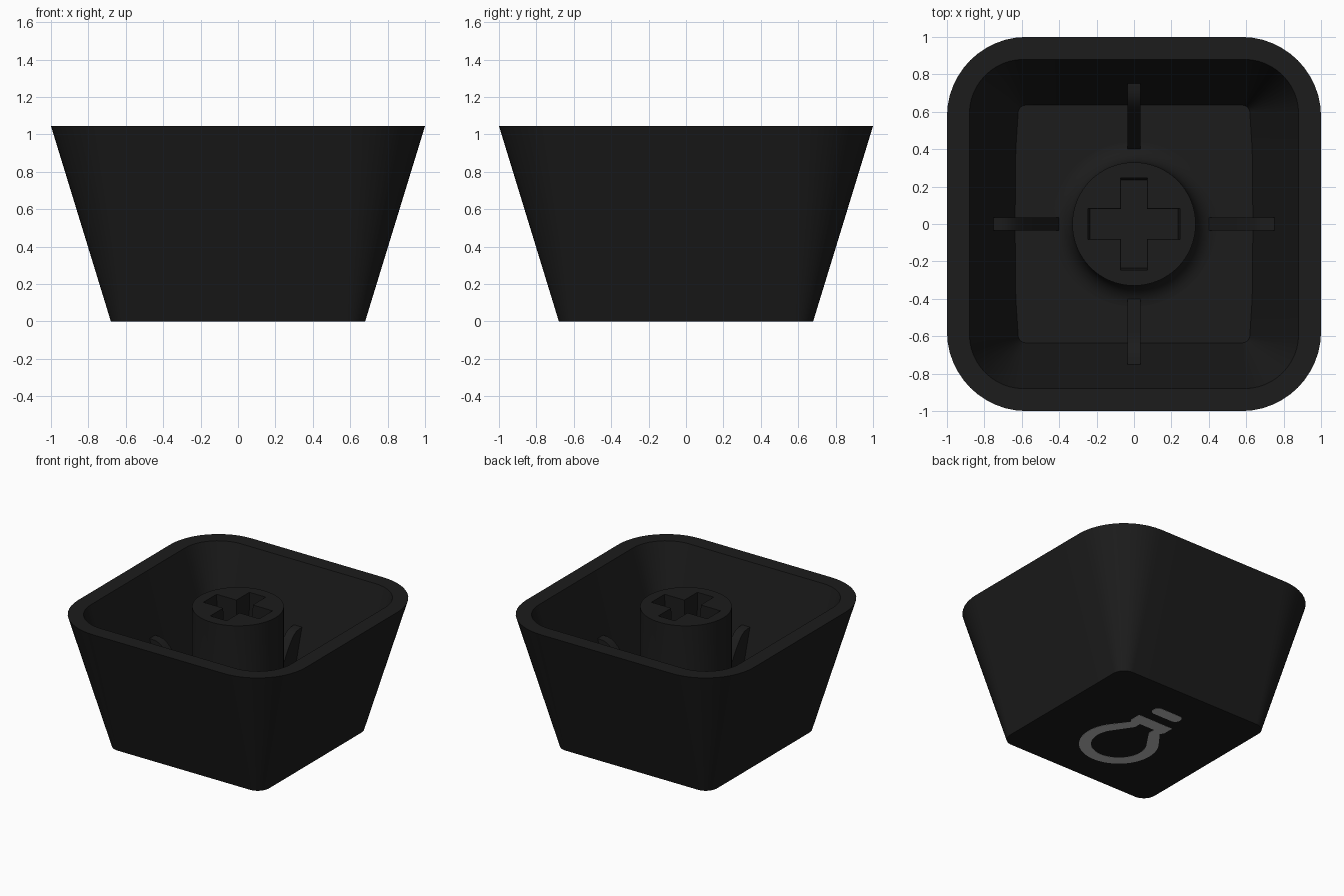
import bpy, bmesh, math

if "Cube" in bpy.data.objects:
    bpy.data.objects.remove(bpy.data.objects["Cube"])

H = 1.045       # overall height
BASE = 0.001    # closed face sits just above the painted plate
FLOOR = 0.19    # inner floor height


def material(name, v):
    m = bpy.data.materials.new(name)
    m.diffuse_color = (v, v, v, 1)
    m.use_nodes = True
    m.node_tree.nodes["Principled BSDF"].inputs["Base Color"].default_value = m.diffuse_color
    return m


BLACK = material("black plastic", 0.0115)
GREY = material("grey print", 0.51)


def smooth_shade(ob, angle=35):
    bpy.ops.object.select_all(action='DESELECT')
    ob.select_set(True)
    bpy.context.view_layer.objects.active = ob
    bpy.ops.object.shade_smooth_by_angle(angle=math.radians(angle))


def new_object(name, bm, mat, smooth=True):
    bmesh.ops.recalc_face_normals(bm, faces=bm.faces)
    me = bpy.data.meshes.new(name)
    bm.to_mesh(me)
    bm.free()
    me.materials.append(mat)
    ob = bpy.data.objects.new(name, me)
    bpy.context.collection.objects.link(ob)
    if smooth:
        smooth_shade(ob)
    return ob


def rounded_square(half, r, bow=0.0, arc=12, side=6):
    """Outline of a rounded square; bow pulls the ends of the left and right sides in."""
    pts = []
    c = half - r
    for q in range(4):
        corner = [(c + r * math.cos(math.pi / 2 * i / arc),
                   c + r * math.sin(math.pi / 2 * i / arc)) for i in range(arc + 1)]
        corner += [(c - 2 * c * i / side, half) for i in range(1, side)]
        for x, y in corner:
            for _ in range(q):
                x, y = -y, x
            pts.append((x - bow * x / half * (y / half) ** 4, y))
    return pts


def loft(bm, rings):
    """Skin a stack of equal rings and close both ends."""
    rings = [[bm.verts.new(p) for p in ring] for ring in rings]
    for a, b in zip(rings, rings[1:]):
        for i in range(len(a)):
            j = (i + 1) % len(a)
            bm.faces.new((a[i], a[j], b[j], b[i]))
    bm.faces.new(rings[0])
    bm.faces.new(rings[-1])


# Hollow tapered shell: outside wall, rim, inside wall, floor
bm = bmesh.new()
loft(bm, [[(x, y, z) for x, y in rounded_square(half, r, bow)]
          for half, r, bow, z in ((0.68, 0.10, 0, BASE), (1.0, 0.425, 0, H),
                                  (0.88, 0.29, 0, H), (0.635, 0.035, 0.02, FLOOR))])
new_object("shell", bm, BLACK)

# Central stem with a fillet at its foot
fillet = 0.11
stem_profile = [(0.33 + fillet, FLOOR - 0.03)]
for i in range(9):
    a = math.pi / 2 * i / 8
    stem_profile.append((0.33 + fillet * (1 - math.sin(a)),
                         FLOOR + 0.001 + fillet * (1 - math.cos(a))))
stem_profile.append((0.33, H - 0.004))
bm = bmesh.new()
loft(bm, [[(r * math.cos(math.tau * i / 64), r * math.sin(math.tau * i / 64), z)
           for i in range(64)] for r, z in stem_profile])
stem = new_object("stem", bm, BLACK, smooth=False)

# Cross-shaped socket, slightly drafted
w, h, e = 0.072, 0.083, 0.246
cross = [(e, -h), (e, h), (w, h), (w, e), (-w, e), (-w, h),
         (-e, h), (-e, -h), (-w, -h), (-w, -e), (w, -e), (w, -h)]
bm = bmesh.new()
loft(bm, [[(x * s, y * s, z) for x, y in cross]
          for s, z in ((0.96, H - 0.45), (1.0, H + 0.02))])
cutter = new_object("socket_cutter", bm, BLACK, smooth=False)
cutter.hide_render = True
mod = stem.modifiers.new("socket", 'BOOLEAN')
mod.operation = 'DIFFERENCE'
mod.solver = 'EXACT'
mod.object = cutter
bpy.context.view_layer.objects.active = stem
bpy.ops.object.modifier_apply(modifier=mod.name)
bpy.data.objects.remove(cutter)
smooth_shade(stem)

# Four braces between floor and walls, with a rounded shoulder
brace_profile = [(0.39, FLOOR - 0.01), (0.50, 0.365), (0.58, 0.49), (0.62, 0.543),
                 (0.65, 0.573), (0.68, 0.59), (0.71, 0.597), (0.755, 0.60),
                 (0.66, FLOOR - 0.01)]
for k in range(4):
    bm = bmesh.new()
    loft(bm, [[(x, y, z) for x, z in brace_profile] for y in (-0.035, 0.035)])
    brace = new_object(f"brace_{k + 1}", bm, BLACK)
    brace.rotation_euler.z = k * math.pi / 2


def plate(name, outlines):
    """Thin flat plate from closed outlines; inner outlines become holes."""
    cu = bpy.data.curves.new(name, 'CURVE')
    cu.dimensions = '2D'
    cu.fill_mode = 'BOTH'
    cu.extrude = 0.001
    for pts in outlines:
        sp = cu.splines.new('POLY')
        sp.points.add(len(pts) - 1)
        for p, (x, y) in zip(sp.points, pts):
            p.co = (x, y, 0, 1)
        sp.use_cyclic_u = True
    cu.materials.append(GREY)
    ob = bpy.data.objects.new(name, cu)
    ob.location.z = 0.001
    bpy.context.collection.objects.link(ob)
    bpy.ops.object.select_all(action='DESELECT')
    ob.select_set(True)
    bpy.context.view_layer.objects.active = ob
    bpy.ops.object.convert(target='MESH')


def bulb(r, neck):
    """Round bulb outline closed by a mirrored neck."""
    arc = [math.radians(38 - 256 * i / 40) for i in range(41)]
    pts = [(r * math.cos(a), -0.17 + r * math.sin(a)) for a in arc]
    return pts + [(-x, y) for x, y in neck] + neck[::-1]


# Printed bulb symbol on the closed face
plate("bulb_symbol", [bulb(0.287, [(0.137, 0.125), (0.155, 0.155), (0.155, 0.242)]),
                      bulb(0.20, [(0.065, 0.09), (0.065, 0.145)])])
bar = [(0.085 * s + 0.04 * math.cos(a), 0.367 + 0.045 * math.sin(a))
       for s, start in ((1, -90), (-1, 90))
       for a in (math.radians(start + 22.5 * i) for i in range(9))]
plate("bulb_base_bar", [bar])
